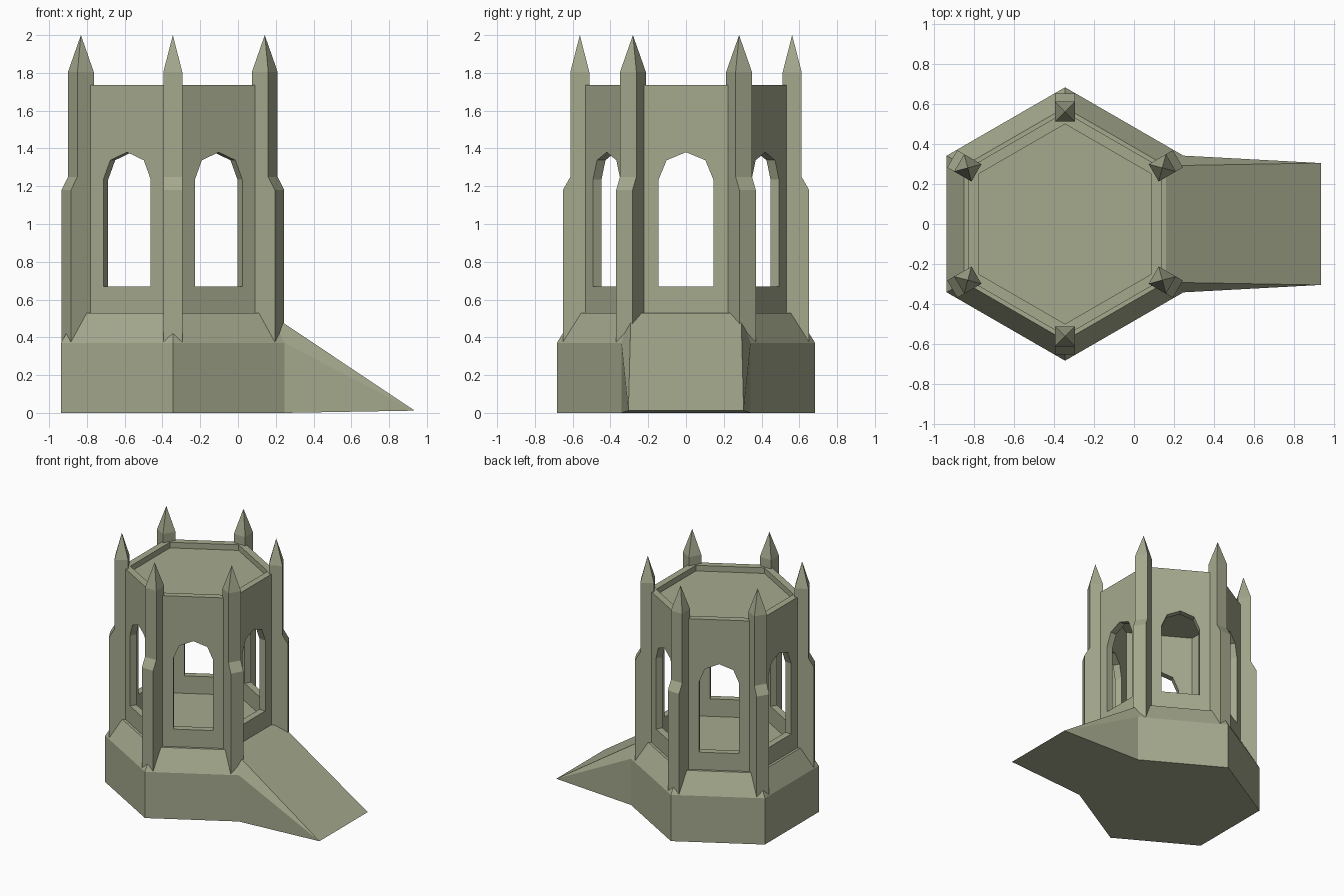
import bpy, bmesh
from math import sin, cos, pi
from mathutils import Vector, Matrix

if "Cube" in bpy.data.objects:
    bpy.data.objects.remove(bpy.data.objects["Cube"])

CENTRE = Vector((-0.345, 0, 0))

# Mossy stone colour for every part
STONE = bpy.data.materials.new("stone")
STONE.diffuse_color = (0.38, 0.40, 0.27, 1)
STONE.use_nodes = True
STONE.node_tree.nodes["Principled BSDF"].inputs["Base Color"].default_value = STONE.diffuse_color


def ring(r, z):
    """Hexagon points with corners at -30, 30, 90 ... degrees."""
    return [CENTRE + Vector((r * cos(-pi / 6 + k * pi / 3), r * sin(-pi / 6 + k * pi / 3), z))
            for k in range(6)]


def make(name, faces):
    """Mesh object from a list of polygons given as point lists; shared corners are welded."""
    bm = bmesh.new()
    for pts in faces:
        bm.faces.new([bm.verts.new(p) for p in pts])
    bmesh.ops.remove_doubles(bm, verts=bm.verts, dist=0.0005)
    bmesh.ops.recalc_face_normals(bm, faces=bm.faces)
    me = bpy.data.meshes.new(name)
    bm.to_mesh(me)
    bm.free()
    me.materials.append(STONE)
    ob = bpy.data.objects.new(name, me)
    bpy.context.collection.objects.link(ob)
    return ob


def band(a, b, skip=()):
    """Quads between two closed loops."""
    n = len(a)
    return [[a[i], a[(i + 1) % n], b[(i + 1) % n], b[i]] for i in range(n) if i not in skip]


# Plinth with sloped shoulder; its +x side is drawn out into the ramp
low, mid, top = ring(0.684, 0), ring(0.684, 0.37), ring(0.583, 0.53)
tip = [Vector((0.935, -0.305, 0.012)), Vector((0.935, 0.305, 0.012))]
faces = [top, low] + band(low, mid, skip=(0,)) + band(mid, top, skip=(0,))
faces.append([top[0], top[1], tip[1], tip[0]])
faces.append([low[0], low[1], tip[1], tip[0]])
for i in (0, 1):
    faces += [[top[i], mid[i], tip[i]], [mid[i], low[i], tip[i]]]
make("plinth_and_ramp", faces)

# Hexagonal wall with an arched window in every side
R_OUT, R_IN, Z0, Z1 = 0.56, 0.50, 0.53, 1.735
HALF, SILL, SPRING = 0.145, 0.67, 1.235
arch = [(HALF * cos(a * pi / 4), SPRING + HALF * sin(a * pi / 4)) for a in range(3)]
half_window = [(0, SILL), (HALF, SILL)] + arch
window = half_window + [(-x, z) for x, z in reversed(half_window[1:-1])]
faces = band(ring(R_OUT, Z1), ring(R_IN, Z1))
for k in range(6):
    turn = Matrix.Rotation(k * pi / 3, 3, 'Z')

    def place(r, pts, s=1):
        return [CENTRE + turn @ Vector((r * cos(pi / 6), s * u, z)) for u, z in pts]

    for r in (R_OUT, R_IN):
        half_panel = half_window + [(0, Z1), (r / 2, Z1), (r / 2, Z0), (0, Z0)]
        faces += [place(r, half_panel, s) for s in (1, -1)]
    faces += band(place(R_OUT, window), place(R_IN, window))
make("arcaded_wall", faces)

# Recessed roof deck
make("roof_deck", [ring(R_IN, 1.69)])

# Stepped corner buttresses with pyramid pinnacles
W = 0.05
levels = [(0.652, 0.345), (0.652, 1.18), (0.612, 1.25), (0.612, 1.805)]
for k in range(6):
    turn = Matrix.Rotation(pi / 6 + k * pi / 3, 3, 'Z')
    loops = [[CENTRE + turn @ Vector(p) for p in
              ((0.512, -W, z), (r, -W, z), (r, W, z), (0.512, W, z))] for r, z in levels]
    apex = CENTRE + turn @ Vector((0.562, 0, 2.0))
    faces = [loops[0]]
    for a, b in zip(loops, loops[1:]):
        faces += band(a, b)
    faces += [[loops[-1][i], loops[-1][(i + 1) % 4], apex] for i in range(4)]
    make(f"buttress_{k + 1}", faces)
